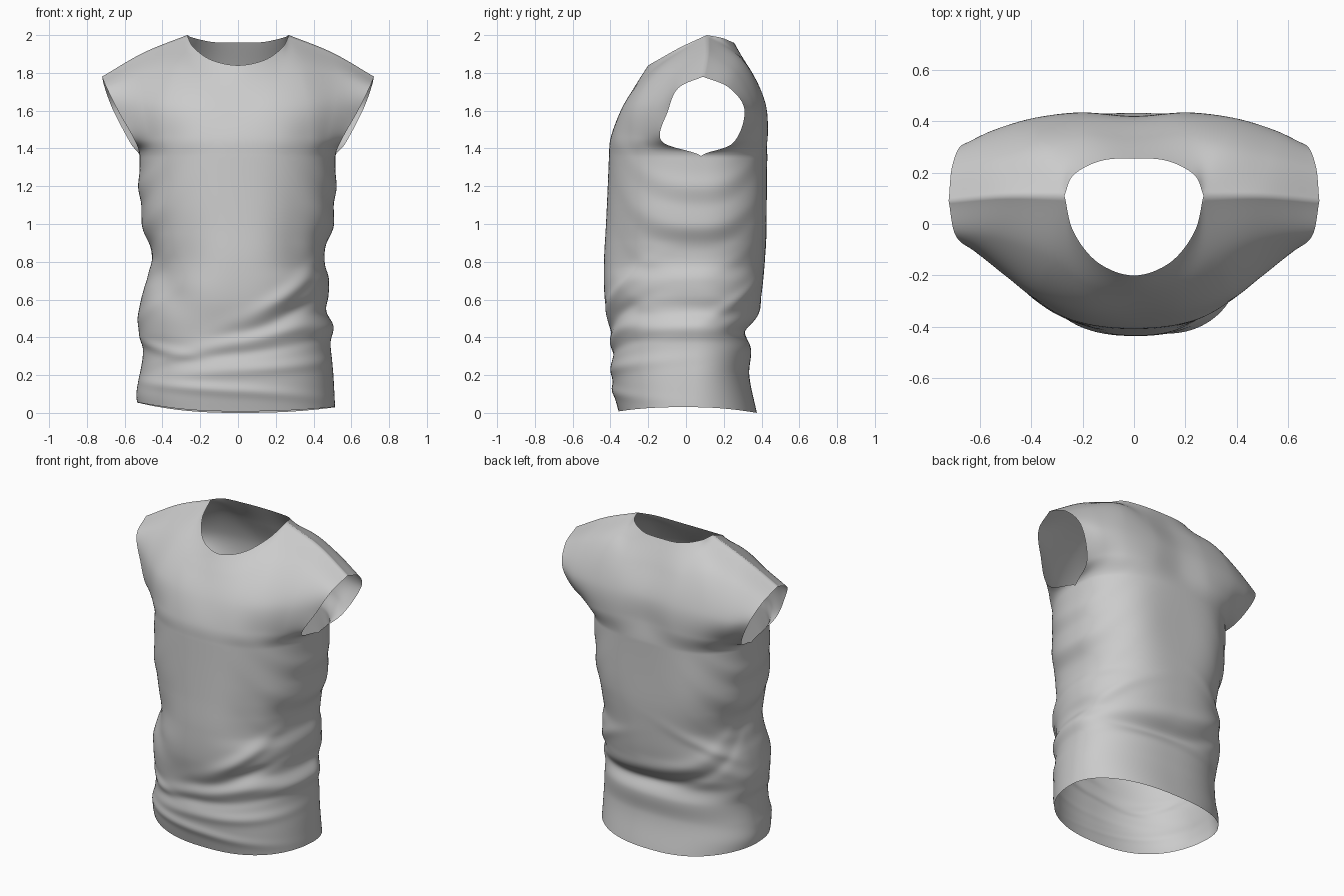
import bpy, bmesh
from math import sin, cos, pi, exp
from mathutils import Vector

if "Cube" in bpy.data.objects:
    bpy.data.objects.remove(bpy.data.objects["Cube"])

N, LOW, UP = 48, 110, 12      # columns per half, rows below armpit, rows per upper span
PIT = 1.36                    # armpit height

# Body profiles as (z, value): half widths, front depth and back depth
RIGHT = [(0, .515), (.2, .505), (.37, .49), (.45, .503), (.53, .465), (.62, .478), (.7, .478),
         (.78, .455), (.9, .475), (1.0, .50), (1.1, .513), (1.36, .515)]
LEFT = [(0, .525), (.1, .538), (.2, .52), (.33, .503), (.42, .523), (.55, .520), (.65, .50),
        (.75, .463), (.82, .457), (.95, .49), (1.1, .518), (1.36, .52)]
FRONT = [(0, -.355), (.1, -.38), (.2, -.39), (.4, -.395), (.6, -.43), (.8, -.435), (1.0, -.425),
         (1.2, -.415), (1.36, -.408)]
BACK = [(0, .375), (.2, .335), (.33, .345), (.42, .325), (.5, .36), (.6, .395), (.8, .42),
        (1.0, .435), (1.36, .435)]

# Chest and back rows above the armpit, from the centre out to the armhole edge
CHEST = [[(0, -.398, 1.46), (.22, -.375, 1.46), (.38, -.295, 1.46), (.475, -.21, 1.45), (.545, -.13, 1.44)],
         [(0, -.345, 1.6), (.2, -.33, 1.62), (.37, -.27, 1.64), (.51, -.18, 1.63), (.635, -.095, 1.6)],
         [(0, -.27, 1.73), (.19, -.235, 1.76), (.33, -.13, 1.83), (.52, -.06, 1.79), (.695, -.04, 1.72)]]
SPINE = [[(0, .422, 1.48), (.215, .432, 1.48), (.385, .40, 1.47), (.50, .33, 1.46), (.57, .25, 1.43)],
         [(0, .41, 1.64), (.2, .42, 1.64), (.4, .40, 1.64), (.55, .362, 1.61), (.66, .31, 1.6)],
         [(0, .335, 1.81), (.2, .345, 1.81), (.35, .30, 1.86), (.53, .27, 1.80), (.705, .23, 1.72)]]
NECK_FRONT = [(0, -.2, 1.84), (.14, -.15, 1.868), (.235, -.03, 1.935), (.27, .11, 2.0)]
NECK_BACK = [(0, .255, 1.96), (.13, .245, 1.963), (.235, .19, 1.985), (.27, .11, 2.0)]
SHOULDER = [(.27, .11, 2.0), (.5, .11, 1.907), (.72, .09, 1.78)]

# Folds: angle from front, height, angular length, slope, curve, thickness, strength
FOLDS = [(.5, .63, .45, .28, 0, .05, .018), (.5, .51, .5, .18, 0, .04, -.016),
         (.1, .39, .7, .12, 0, .04, .012), (.1, .32, .8, .08, 0, .03, -.008),
         (.3, .24, .9, .04, 0, .035, .011), (-.3, .13, 1.0, -.04, 0, .03, .011),
         (-.9, .34, .5, -.08, 0, .03, .011), (-.8, .65, .4, -.2, 0, .10, -.018),
         (-.55, .85, .35, .2, 0, .25, -.015), (.6, .95, .3, -.2, 0, .25, -.015),
         (pi, .53, 1.0, .08, .10, .05, .015), (pi, .43, 1.0, .08, .10, .04, -.015),
         (2.3, .62, .5, .2, 0, .04, .009), (-2.3, .72, .5, -.2, 0, .04, .009)]
for side in (-1, 1):
    for z, amp in ((1.2, .007), (1.1, -.007), (.98, .009), (.88, -.008), (.75, .009), (.5, .008)):
        FOLDS.append((side * pi / 2, z, .6, 0, .2, .05, amp))


def hermite(a, b, ta, tb, t):
    return (a * (2*t**3 - 3*t*t + 1) + ta * (t**3 - 2*t*t + t)
            + b * (3*t*t - 2*t**3) + tb * (t**3 - t*t))


def profile(pts, z):
    """Smooth curve through (z, value) pairs."""
    def slope(k):
        lo, hi = max(k - 1, 0), min(k + 1, len(pts) - 1)
        return (pts[hi][1] - pts[lo][1]) / (pts[hi][0] - pts[lo][0])
    i = 0
    while i < len(pts) - 2 and z > pts[i + 1][0]:
        i += 1
    (z0, a), (z1, b) = pts[i], pts[i + 1]
    h = z1 - z0
    return hermite(a, b, slope(i) * h, slope(i + 1) * h, (z - z0) / h)


def spline(pts, f):
    """Catmull-Rom through evenly spaced points, f from 0 to 1."""
    p = [Vector(q) for q in pts]
    n = len(p) - 1
    i = min(int(f * n), n - 1)
    def tan(k):
        if k == 0:
            return p[1] - p[0]
        if k == n:
            return p[n] - p[n - 1]
        return (p[k + 1] - p[k - 1]) / 2
    return hermite(p[i], p[i + 1], tan(i), tan(i + 1), f * n - i)


def mirrored(row, u):
    """Point on a symmetric row, u from -1 to 1."""
    return spline([(-x, y, z) for x, y, z in row[:0:-1]] + list(row), (u + 1) / 2)


def body(u, z, depth):
    """Rounded-oval body section below the armpits."""
    a = abs(u) * pi / 2
    w = profile(RIGHT if u > 0 else LEFT, z)
    seam = .04 + .04 * z / PIT
    power = .88 if depth is FRONT else 1.0 - .2 * z / PIT
    x = w * sin(a)**.83 * (1 if u > 0 else -1)
    y = seam + (profile(depth, z) - seam) * max(cos(a), 0)**power
    return Vector((x, y, z))


def fold(a, z):
    total = 0
    for a0, z0, length, slope, curve, w, amp in FOLDS:
        d = (a - a0 + pi) % (2 * pi) - pi
        dz = (z - z0 - slope * d - curve * d * d) / w
        total += amp * exp(-dz * dz - (d / length)**2)
    b = a % (2 * pi) - pi                       # long upright drapes down the back
    total -= .009 * cos(5.5 * b) * exp(-(b / 1.1)**2 - ((z - 1.1) / .3)**2)
    return total


def panel(bm, depth, rows, neck, is_back):
    """One half of the garment as a grid from hem to neckline and shoulders."""
    grid = []
    for i in range(-N, N + 1):
        u = i / N
        s = abs(u)
        a = u * pi / 2
        if is_back:
            a = (1 if u > 0 else -1) * (pi - s * pi / 2)
        hem = .03 * sin(a)**2 + (.025 * sin(a)**2 if u < 0 else 0) + .008 * max(cos(a), 0)
        col = [body(u, hem + (PIT - hem) * k / LOW, depth) for k in range(LOW)]
        if s <= .5:
            top = mirrored(neck, u * 2)
        else:
            top = spline(SHOULDER, s * 2 - 1)
            top.x *= 1 if u > 0 else -1
        ctrl = [body(u, PIT - .1, depth), body(u, PIT, depth)]
        ctrl += [mirrored(r, u) for r in rows] + [top]
        spans = len(ctrl) - 1
        col += [spline(ctrl, (1 + k / UP) / spans) for k in range((spans - 1) * UP + 1)]
        for p in col:
            d = fold(a, p.z)
            p.x += sin(a) * d
            p.y -= cos(a) * d
        grid.append([bm.verts.new(p) for p in col])
    for c0, c1 in zip(grid, grid[1:]):
        for k in range(len(c0) - 1):
            bm.faces.new((c0[k], c1[k], c1[k + 1], c0[k + 1]))


# Sleeveless top: front and back panels sewn along side seams and shoulders
bm = bmesh.new()
panel(bm, FRONT, CHEST, NECK_FRONT, False)
panel(bm, BACK, SPINE, NECK_BACK, True)
bmesh.ops.remove_doubles(bm, verts=bm.verts, dist=.0004)
bmesh.ops.recalc_face_normals(bm, faces=bm.faces)
# make sure the chest faces forward
chest = min(bm.faces, key=lambda f: f.calc_center_median().y)
if chest.normal.y > 0:
    bmesh.ops.reverse_faces(bm, faces=bm.faces)
me = bpy.data.meshes.new("sleeveless_shirt")
bm.to_mesh(me)
bm.free()
for f in me.polygons:
    f.use_smooth = True
shirt = bpy.data.objects.new("sleeveless_shirt", me)
bpy.context.collection.objects.link(shirt)
